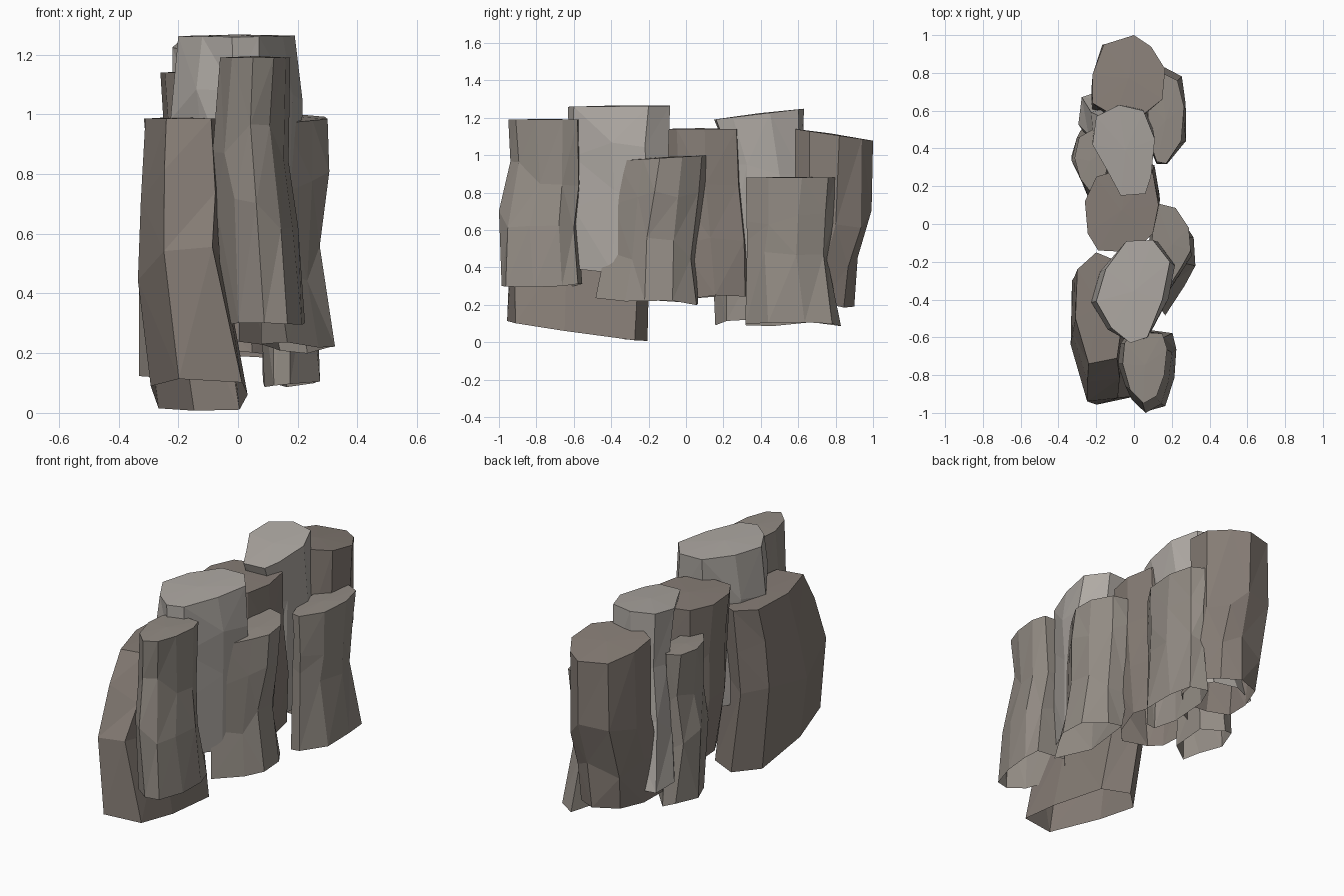
import bpy, bmesh, random
from mathutils import Vector

if "Cube" in bpy.data.objects:
    bpy.data.objects.remove(bpy.data.objects["Cube"])

random.seed(7)


def stone(name, rgb):
    m = bpy.data.materials.new(name)
    m.diffuse_color = (*rgb, 1)
    m.use_nodes = True
    m.node_tree.nodes["Principled BSDF"].inputs["Base Color"].default_value = m.diffuse_color
    return m


LIGHT = stone("light_stone", (0.43, 0.40, 0.37))
MID = stone("mid_stone", (0.29, 0.26, 0.23))
BROWN = stone("brown_stone", (0.24, 0.205, 0.18))


def column(name, mat, outline, levels, top_slope=(0, 0), base_slope=(0, 0), jit=0.013):
    """Faceted, open-bottomed rock column: top outline carried down through
    levels of (z, shift x, shift y, scale x, scale y)."""
    bm = bmesh.new()
    n = len(outline)
    cx = (min(p[0] for p in outline) + max(p[0] for p in outline)) / 2
    cy = (min(p[1] for p in outline) + max(p[1] for p in outline)) / 2
    rings = []
    last = len(levels) - 1
    for i, (z, dx, dy, sx, sy) in enumerate(levels):
        slope = top_slope if i == 0 else base_slope if i == last else (0, 0)
        ring = []
        for px, py in outline:
            ox, oy = (px - cx) * sx, (py - cy) * sy
            x, y = cx + dx + ox, cy + dy + oy
            h = z + slope[0] * ox + slope[1] * oy
            if i:
                x += random.uniform(-jit, jit)
                y += random.uniform(-jit, jit)
                spread = 0.07 if i < last else 0.015
                h += random.uniform(-spread, spread)
            ring.append(bm.verts.new((x, max(-1, min(1, y)), max(0, h))))
        rings.append(ring)
    # side facets
    for a, b in zip(rings, rings[1:]):
        for k in range(n):
            j = (k + 1) % n
            bm.faces.new((a[k], a[j], b[j], b[k]))
    # fanned top
    top = rings[0]
    c = bm.verts.new(sum((v.co for v in top), Vector()) / n + Vector((0, 0, 0.005)))
    for k in range(n):
        bm.faces.new((top[k], top[(k + 1) % n], c))
    bmesh.ops.triangulate(bm, faces=[f for f in bm.faces if len(f.verts) > 3])
    bmesh.ops.recalc_face_normals(bm, faces=bm.faces)
    bm.normal_update()
    if c.normal.z < 0:
        bmesh.ops.reverse_faces(bm, faces=bm.faces)
    me = bpy.data.meshes.new(name)
    bm.to_mesh(me)
    bm.free()
    me.materials.append(mat)
    ob = bpy.data.objects.new(name, me)
    bpy.context.collection.objects.link(ob)
    return ob


# Front row
column("front_column", MID,
       [(-.05, -.63), (.0, -.57), (.15, -.58), (.175, -.66), (.16, -.8),
        (.12, -.91), (.05, -.95), (-.02, -.88), (-.06, -.74)],
       [(1.19, 0, 0, 1, 1), (.9, -.01, .01, 1.05, .98), (.65, .01, -.03, 1.1, 1.12),
        (.30, .035, -.02, 1.1, 1.15)], base_slope=(-.02, .04))
column("front_left_column", BROWN,
       [(-.30, -.24), (-.2, -.15), (-.08, -.2), (-.06, -.5), (-.09, -.71),
        (-.24, -.74), (-.31, -.5)],
       [(.985, 0, 0, 1, 1), (.75, 0, -.06, 1.05, 1.15), (.5, -.01, -.12, 1.1, 1.3),
        (.065, .065, -.13, 1.3, 1.28)], base_slope=(0, -.14))
column("tall_light_column", LIGHT,
       [(-.2, -.41), (-.15, -.24), (-.04, -.09), (.1, -.085), (.19, -.2),
        (.15, -.4), (.07, -.6), (-.02, -.63), (-.12, -.55)],
       [(1.262, 0, 0, 1, 1), (1.04, 0, -.005, 1.13, .98), (.75, .01, 0, 1.02, .96),
        (.38, .01, 0, 1, .92)], top_slope=(0, .01))

# Middle
column("middle_column", BROWN,
       [(-.2, .25), (-.26, .12), (-.245, -.05), (-.19, -.14), (0, -.15),
        (.1, -.05), (.13, .1), (.1, .27), (-.03, .3)],
       [(1.14, 0, 0, 1, 1), (.85, 0, .01, .97, .95), (.55, .01, .03, .95, 1),
        (.24, .02, .05, .9, .95)])
column("right_middle_column", MID,
       [(.08, -.2), (.12, .11), (.22, .085), (.29, -.02), (.3, -.14),
        (.25, -.23), (.16, -.37)],
       [(.985, 0, 0, 1, 1), (.8, 0, -.015, 1, 1), (.5, -.02, -.06, 1, 1.03),
        (.22, .02, -.07, 1.1, 1.15)], top_slope=(0, .06), base_slope=(0, -.08))

# Back row
column("back_light_column", LIGHT,
       [(-.22, .42), (-.2, .57), (-.08, .63), (.05, .6), (.11, .45),
        (.09, .25), (.06, .16), (-.07, .15), (-.14, .28)],
       [(1.22, 0, 0, 1, 1), (.95, 0, .05, .95, .8), (.6, -.01, .06, 1.05, .85),
        (.27, -.05, .11, 1.13, .95)], top_slope=(0, .12))
column("back_column", BROWN,
       [(-.22, .64), (-.22, .79), (-.16, .95), (0, 1.0), (.09, .94),
        (.165, .82), (.15, .66), (.05, .58), (-.1, .57)],
       [(1.11, 0, 0, 1, 1), (.65, -.005, -.01, 1.02, 1.0), (.42, -.01, -.07, 1, .98),
        (.2, -.01, -.1, .95, .95)], top_slope=(0, -.15))
column("back_right_column", MID,
       [(.08, .45), (.07, .65), (.15, .80), (.23, .76), (.265, .62),
        (.25, .44), (.17, .32), (.12, .33)],
       [(.88, 0, 0, 1, 1), (.7, 0, -.01, 1.02, .98), (.5, -.01, -.02, .95, .93),
        (.1, .01, .015, 1.03, 1.08)])
column("back_left_column", MID,
       [(-.315, .35), (-.29, .46), (-.22, .5), (-.14, .4), (-.15, .22),
        (-.23, .17), (-.285, .24)],
       [(.985, 0, 0, 1, 1), (.75, .01, -.01, .95, 1), (.45, 0, -.01, 1.05, 1.05),
        (.11, .01, .01, 1.15, 1.15)], base_slope=(0, .03))
